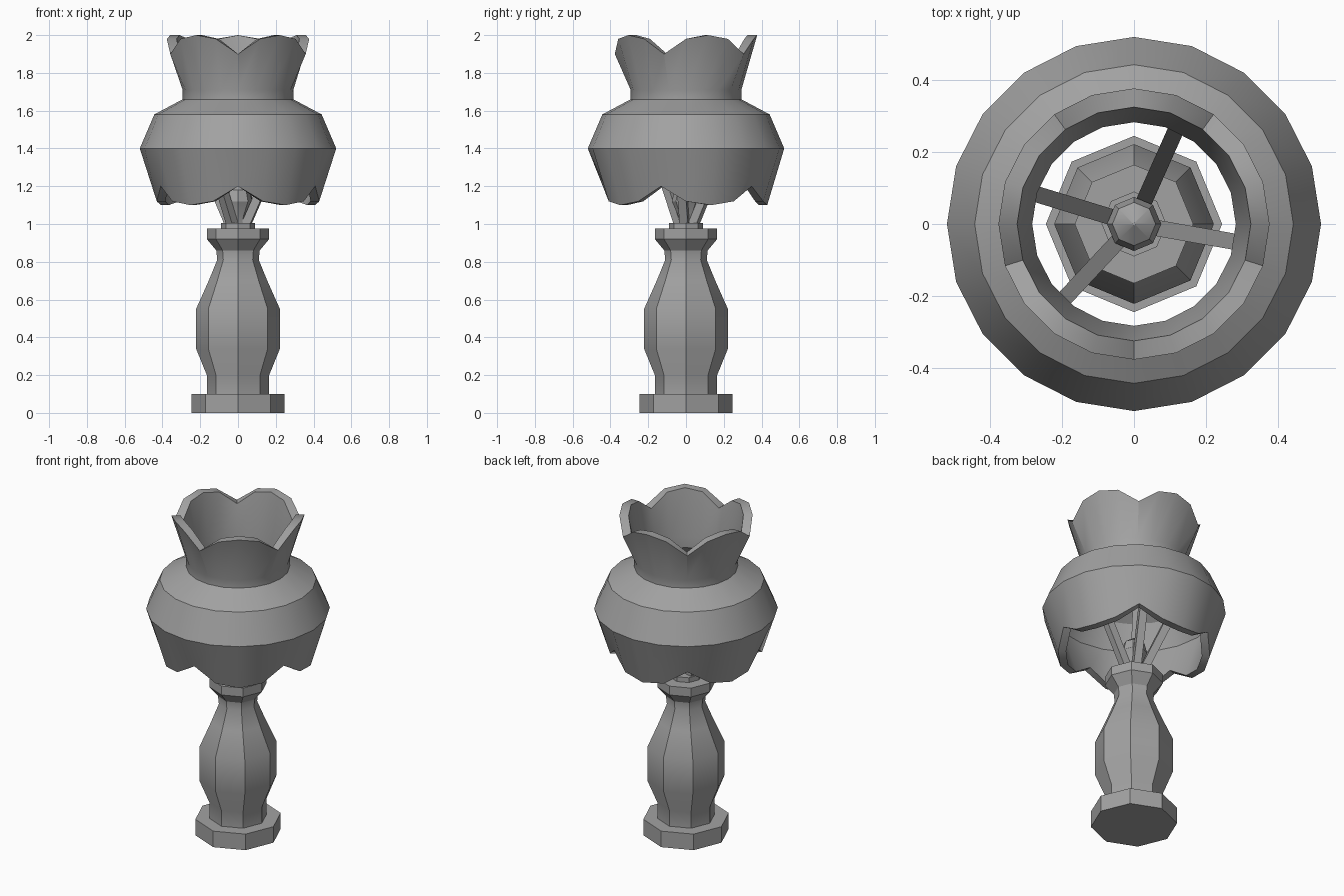
import bpy, bmesh, math
from mathutils import Vector

cube = bpy.data.objects.get("Cube")
if cube:
    bpy.data.objects.remove(cube, do_unlink=True)

GREY = (0.36, 0.36, 0.36, 1)
mat = bpy.data.materials.new("grey")
mat.use_nodes = True
mat.diffuse_color = GREY
bsdf = next(n for n in mat.node_tree.nodes if n.type == 'BSDF_PRINCIPLED')
bsdf.inputs["Base Color"].default_value = GREY


def finish(name, bm):
    bmesh.ops.recalc_face_normals(bm, faces=bm.faces)
    mesh = bpy.data.meshes.new(name)
    bm.to_mesh(mesh)
    bm.free()
    mesh.materials.append(mat)
    obj = bpy.data.objects.new(name, mesh)
    bpy.context.collection.objects.link(obj)
    bpy.ops.object.select_all(action='DESELECT')
    obj.select_set(True)
    bpy.context.view_layer.objects.active = obj
    bpy.ops.object.shade_smooth_by_angle(angle=math.radians(30))
    return obj


def lathe(name, profile, sides, closed=False, scallop=None):
    """Spin (radius, z) points about z, starting at the front."""
    bm = bmesh.new()
    rings = []
    for r, z in profile:
        ring = []
        for i in range(sides):
            a = math.tau * i / sides - math.pi / 2
            dz = scallop(z, i) if scallop else 0
            ring.append(bm.verts.new((r * math.cos(a), r * math.sin(a), z + dz)))
        rings.append(ring)
    pairs = list(zip(rings, rings[1:]))
    if closed:
        pairs.append((rings[-1], rings[0]))
    else:
        bm.faces.new(rings[0])
        bm.faces.new(rings[-1])
    for low, high in pairs:
        for i in range(sides):
            j = (i + 1) % sides
            bm.faces.new((low[i], low[j], high[j], high[i]))
    return finish(name, bm)


# Octagonal foot, baluster stem and socket
lathe("foot", [(0.245, 0), (0.245, 0.1)], 8)
lathe("stem", [(0.165, 0.1), (0.165, 0.2), (0.222, 0.34), (0.222, 0.55), (0.155, 0.7),
               (0.11, 0.81), (0.115, 0.86), (0.165, 0.92), (0.165, 0.975)], 8)
lathe("socket", [(0.09, 0.97), (0.09, 1.005)], 8)
lathe("bulb", [(0.035, 1.0), (0.04, 1.04), (0.075, 1.12), (0.06, 1.18), (0.004, 1.22)], 8)

# Shade with five scallops along its top and bottom edges
TOP, BOTTOM = 2.0, 1.1
DIP = (0.1, 0.02, 0, 0.02)


def scallop(z, i):
    if z == TOP:
        return -DIP[i % 4]
    if z == BOTTOM:
        return DIP[i % 4]
    return 0


lathe("shade", [(0.43, BOTTOM), (0.52, 1.4), (0.443, 1.58), (0.293, 1.66), (0.293, 1.71),
                (0.377, TOP), (0.325, TOP), (0.283, 1.71), (0.283, 1.645),
                (0.41, 1.55), (0.47, 1.4), (0.385, BOTTOM)],
      20, closed=True, scallop=scallop)

# Four slanted struts from socket to shade neck
for n, degrees in enumerate((66, 163, 227, -10)):
    a = math.radians(degrees)
    out = Vector((math.cos(a), math.sin(a), 0))
    start = out * 0.045 + Vector((0, 0, 1.0))
    end = out * 0.315 + Vector((0, 0, 1.61))
    axis = end - start
    bm = bmesh.new()
    bmesh.ops.create_cube(bm, size=1)
    bmesh.ops.scale(bm, vec=(0.045, 0.045, axis.length), verts=bm.verts)
    turn = axis.to_track_quat('Z', 'Y').to_matrix()
    bmesh.ops.rotate(bm, matrix=turn, verts=bm.verts)
    bmesh.ops.translate(bm, vec=(start + end) / 2, verts=bm.verts)
    finish(f"strut_{n + 1}", bm)
